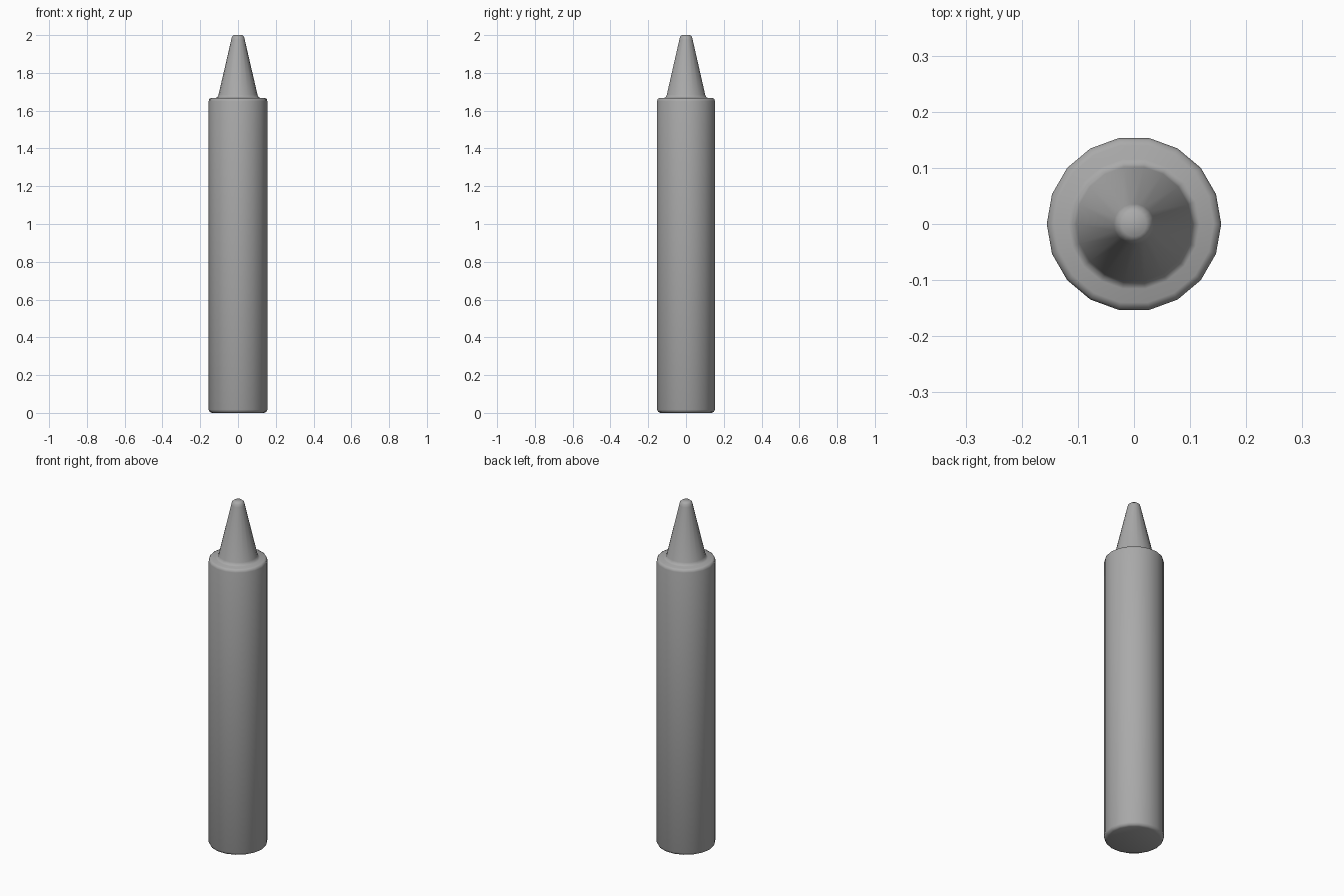
import bpy
import bmesh
from math import cos, sin, tau, radians

if "Cube" in bpy.data.objects:
    bpy.data.objects.remove(bpy.data.objects["Cube"])

SIDES = 18

# Mid-grey wax
wax = bpy.data.materials.new("grey_wax")
wax.diffuse_color = (0.4, 0.4, 0.4, 1.0)
wax.use_nodes = True
wax.node_tree.nodes["Principled BSDF"].inputs["Base Color"].default_value = wax.diffuse_color


def lathe(name, profile):
    """Revolve a (radius, height) profile around z and cap both ends."""
    bm = bmesh.new()
    rings = [[bm.verts.new((r * cos(tau * i / SIDES), r * sin(tau * i / SIDES), z))
              for i in range(SIDES)] for r, z in profile]
    for low, high in zip(rings, rings[1:]):
        for i in range(SIDES):
            j = (i + 1) % SIDES
            bm.faces.new((low[i], low[j], high[j], high[i]))
    bm.faces.new(rings[0][::-1])
    bm.faces.new(rings[-1])
    mesh = bpy.data.meshes.new(name)
    bm.to_mesh(mesh)
    bm.free()
    mesh.materials.append(wax)
    obj = bpy.data.objects.new(name, mesh)
    bpy.context.collection.objects.link(obj)
    bpy.context.view_layer.objects.active = obj
    obj.select_set(True)
    bpy.ops.object.shade_smooth_by_angle(angle=radians(60))
    return obj


# Wax stick: rounded barrel, narrow shoulder, tapered blunt tip
lathe("wax_stick", [
    (0.138, 0.0), (0.150, 0.005), (0.1555, 0.017),
    (0.1555, 1.650), (0.152, 1.662), (0.142, 1.667),
    (0.117, 1.668), (0.108, 1.673), (0.103, 1.685),
    (0.036, 1.975), (0.032, 1.991), (0.022, 2.0),
])
